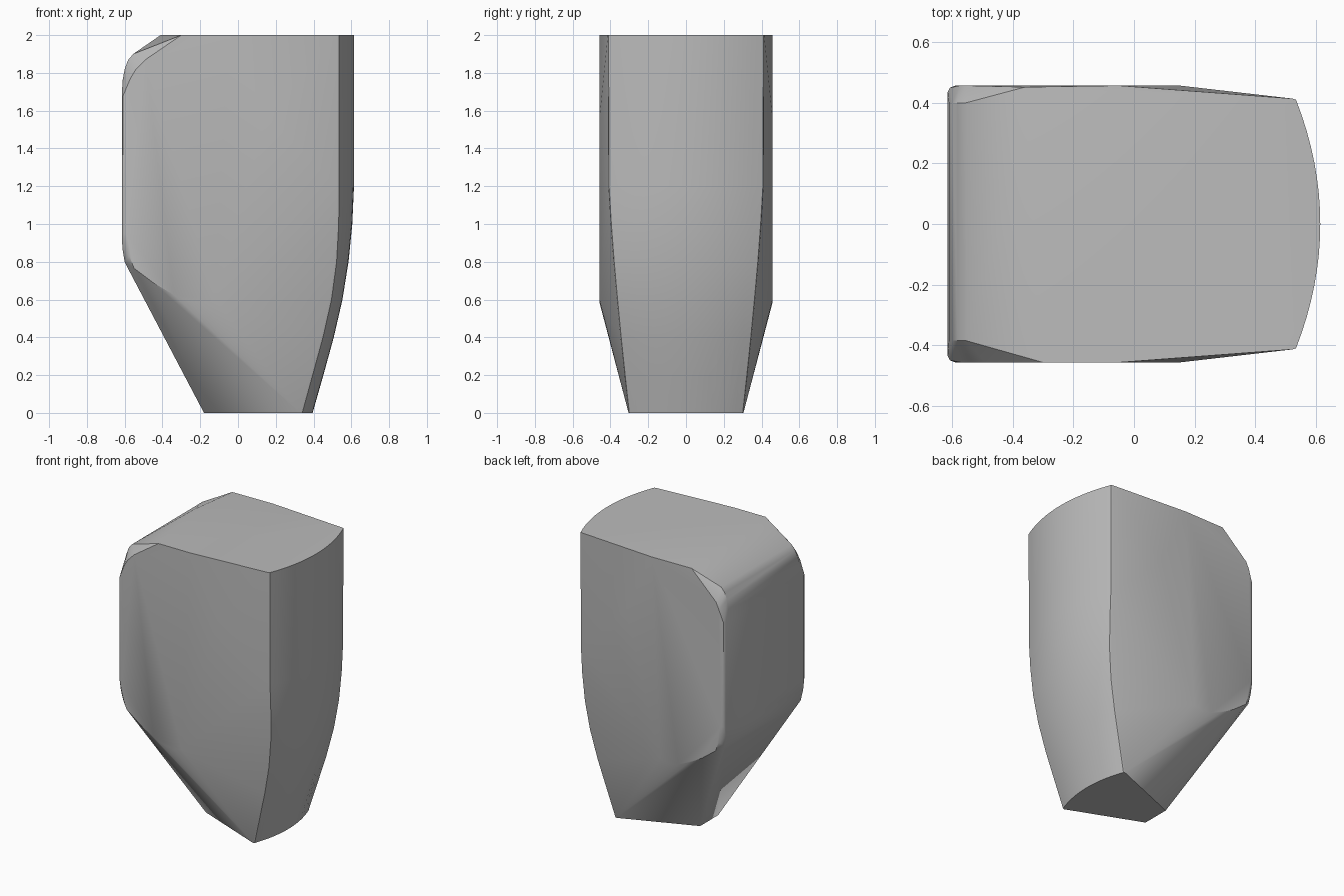
import bpy
import bmesh
import math

cube = bpy.data.objects.get("Cube")
if cube:
    bpy.data.objects.remove(cube)

grey = bpy.data.materials.new("plain grey")
grey.use_nodes = True
colour = (0.5, 0.5, 0.5, 1)
grey.diffuse_color = colour
grey.node_tree.nodes["Principled BSDF"].inputs["Base Color"].default_value = colour

points = []


def mirrored(x, y, z):
    points.extend([(x, y, z), (x, -y, z)])


# Bowed end: height, crown x, edge x, half width
bow = [(0, .395, .34, .30), (.2, .452, .395, .322), (.4, .507, .45, .343),
       (.6, .553, .495, .362), (.8, .585, .522, .38), (1, .605, .533, .395),
       (1.2, .614, .535, .407), (2, .615, .535, .41)]
STEPS = 8
for z, crown, edge, half in bow:
    for i in range(-STEPS, STEPS + 1):
        t = i / STEPS
        points.append((crown - (crown - edge) * t * t, half * t, z))
    mirrored(edge - .012, half + .004, z)

# Broad flat sides with a rounded lower outline
for x, z in [(-.05, 2), (.15, 1.57), (-.12, .595), (-.19, .58), (-.26, .592),
             (-.34, .625), (-.45, .69), (-.55, .765), (-.575, .83), (-.59, .95), (-.59, 1.68)]:
    mirrored(x, .457, z)

# Rounded upright corners of the narrow end
for z in (.95, 1.68):
    mirrored(-.608, .45, z)
    mirrored(-.615, .435, z)

# Slope down to the narrow foot
for x, y, z in [(-.612, .43, .87), (-.6, .42, .8), (-.58, .40, .76), (-.18, .10, 0)]:
    mirrored(x, y, z)

# Rounded shoulder, cut back further on the front corner
for x, z in [(-.611, 1.76), (-.60, 1.82), (-.582, 1.868), (-.555, 1.9)]:
    points.extend([(x, .40, z), (x, -.385, z)])
points += [(-.41, .1, 2), (-.36, .452, 2), (-.3, -.457, 2),
           (-.575, .457, 1.77), (-.555, .457, 1.815),
           (-.57, -.457, 1.77), (-.54, -.457, 1.82), (-.49, -.457, 1.87)]

# Wrap the outline points in one convex solid
bm = bmesh.new()
for p in points:
    bm.verts.new(p)
hull = bmesh.ops.convex_hull(bm, input=bm.verts[:], use_existing_faces=False)
spare = {v for v in hull["geom_interior"] + hull["geom_unused"]
         if isinstance(v, bmesh.types.BMVert)}
bmesh.ops.delete(bm, geom=list(spare), context="VERTS")
bmesh.ops.dissolve_limit(bm, angle_limit=math.radians(.5), verts=bm.verts[:], edges=bm.edges[:])
bmesh.ops.recalc_face_normals(bm, faces=bm.faces[:])
mesh = bpy.data.meshes.new("tapered_block")
bm.to_mesh(mesh)
bm.free()
mesh.materials.append(grey)

block = bpy.data.objects.new("tapered_block", mesh)
bpy.context.collection.objects.link(block)
bpy.context.view_layer.objects.active = block
block.select_set(True)
bpy.ops.object.shade_smooth_by_angle(angle=math.radians(30))
